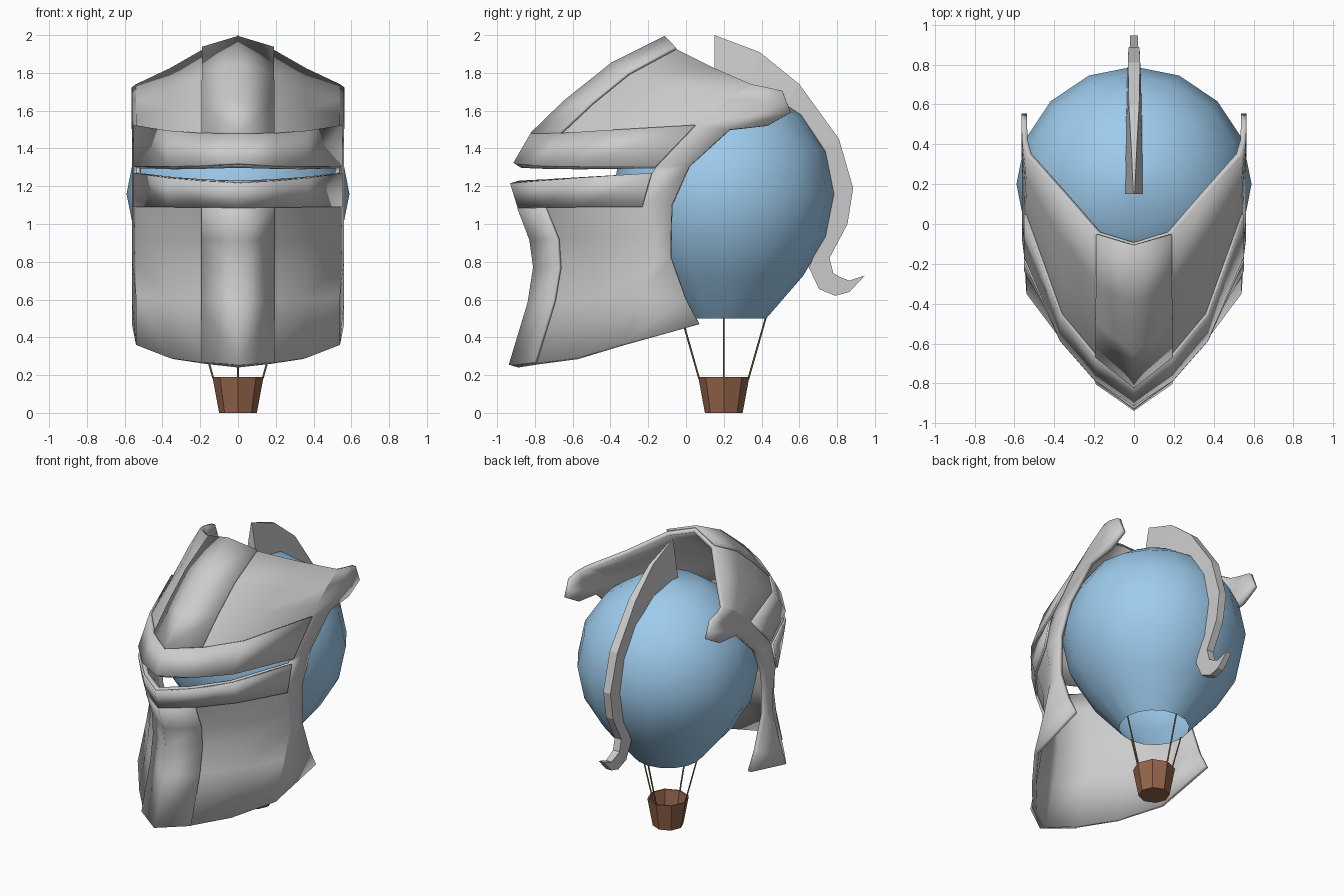
import bpy, math
from mathutils import Vector

if "Cube" in bpy.data.objects:
    bpy.data.objects.remove(bpy.data.objects["Cube"])


def material(name, rgb):
    m = bpy.data.materials.new(name)
    m.diffuse_color = (*rgb, 1)
    m.use_nodes = True
    m.node_tree.nodes["Principled BSDF"].inputs["Base Color"].default_value = m.diffuse_color
    return m


def add_object(name, verts, faces, mat=None, smooth=None):
    me = bpy.data.meshes.new(name)
    me.from_pydata(verts, [], faces)
    me.validate()
    ob = bpy.data.objects.new(name, me)
    bpy.context.collection.objects.link(ob)
    if mat:
        me.materials.append(mat)
    if smooth:
        bpy.ops.object.select_all(action='DESELECT')
        bpy.context.view_layer.objects.active = ob
        ob.select_set(True)
        bpy.ops.object.shade_smooth_by_angle(angle=math.radians(smooth))
    return ob


def lathe(name, profile, n, mat, cap_start=False, cap_end=False, smooth=None):
    """Revolve (radius, z) pairs around the balloon axis at y = 0.2."""
    verts = [(r * math.cos(2 * math.pi * i / n), 0.2 + r * math.sin(2 * math.pi * i / n), z)
             for r, z in profile for i in range(n)]
    faces = [(k * n + i, k * n + (i + 1) % n, (k + 1) * n + (i + 1) % n, (k + 1) * n + i)
             for k in range(len(profile) - 1) for i in range(n)]
    if cap_start:
        faces.append(tuple(reversed(range(n))))
    if cap_end:
        faces.append(tuple(range(len(verts) - n, len(verts))))
    return add_object(name, verts, faces, mat, smooth)


blue = material("balloon_blue", (0.34, 0.6, 0.85))
brown = material("basket_brown", (0.3, 0.13, 0.07))
rope_mat = material("rope_tan", (0.28, 0.21, 0.1))

# Balloon envelope, open at the bottom
ball = [(0.59 * math.cos(math.radians(a)), 1.16 + 0.59 * math.sin(math.radians(a)))
        for a in (-22.5, 0, 22.5, 45, 67.5, 89.8)]
lathe("balloon", [(0.225, 0.5), (0.42, 0.725)] + ball, 16, blue, cap_end=True, smooth=40)

# Basket, open at the top
lathe("basket", [(0.1, 0.0), (0.135, 0.19), (0.125, 0.19), (0.095, 0.02)], 8, brown,
      cap_start=True, cap_end=True)

# Four ropes
for i in range(4):
    d = Vector((math.cos(i * math.pi / 2), math.sin(i * math.pi / 2), 0))
    a = Vector((0, 0.2, 0.18)) + d * 0.13
    b = Vector((0, 0.2, 0.51)) + d * 0.224
    bpy.ops.mesh.primitive_cylinder_add(vertices=6, radius=0.005, depth=(b - a).length,
                                        location=(a + b) / 2,
                                        rotation=(b - a).to_track_quat('Z', 'Y').to_euler())
    rope = bpy.context.object
    rope.name = f"rope_{i + 1}"
    rope.data.materials.append(rope_mat)

# Helmet half-surface: rows from crown to chin, (y, z) per column
XS = (0, 0.185, 0.36, 0.54, 0.562, 0.565)
ROWS = [
    [(-.105, 1.98), (-.05, 1.925), (.15, 1.825), (.345, 1.74), (.42, 1.725), (.51, 1.705)],
    [(-.385, 1.84), (-.30, 1.79), (-.08, 1.72), (.22, 1.66), (.38, 1.655), (.535, 1.64)],
    [(-.635, 1.64), (-.49, 1.635), (-.28, 1.61), (.12, 1.58), (.34, 1.57), (.555, 1.59)],
    [(-.81, 1.47), (-.66, 1.475), (-.45, 1.49), (.05, 1.52), (.23, 1.50), (.43, 1.52)],
    [(-.90, 1.315), (-.78, 1.305), (-.58, 1.30), (-.16, 1.30), (.02, 1.31)],
    [(-.915, 1.22), (-.78, 1.23), (-.58, 1.245), (-.18, 1.27), (.0, 1.27)],
    [(-.875, 1.09), (-.74, 1.09), (-.54, 1.09), (-.23, 1.09), (-.075, 1.10)],
    [(-.81, .92), (-.67, .92), (-.48, .92), (-.20, .93), (-.08, .95)],
    [(-.79, .77), (-.66, .77), (-.47, .77), (-.20, .79), (-.08, .82)],
    [(-.82, .58), (-.69, .59), (-.50, .60), (-.25, .62), (.0, .60)],
    [(-.92, .25), (-.79, .265), (-.59, .29), (-.35, .36), (.07, .47)],
]


def plate(name, cells, thickness, offset):
    """Mirrored, thickened plate made from chosen (row, column) cells."""
    used = {}
    verts, faces = [], []
    for r, c in cells:
        face = []
        for key in ((r + 1, c), (r + 1, c + 1), (r, c + 1), (r, c)):
            if key not in used:
                used[key] = len(verts)
                verts.append((XS[key[1]], *ROWS[key[0]][key[1]]))
            face.append(used[key])
        faces.append(face)
    ob = add_object(name, verts, faces, smooth=28)
    ob.modifiers.new("mirror", 'MIRROR')
    sol = ob.modifiers.new("thickness", 'SOLIDIFY')
    sol.thickness, sol.offset, sol.use_even_offset = thickness, offset, True
    # keep the edge-angle shading after the thickening
    for m in ob.modifiers:
        if m.type == 'NODES':
            ob.modifiers.move(list(ob.modifiers).index(m), len(ob.modifiers) - 1)
    return ob


SLIT = 4
# Base shell with eye slit left open
plate("helmet_shell", [(r, c) for r in range(10) for c in range(5 if r < 3 else 4)
                       if not (r == SLIT and c < 3)], 0.028, -1)
# Raised plates
plate("crown_ridge", [(r, 0) for r in range(3)], 0.016, 1)
plate("brow_band", [(3, c) for c in range(3)], 0.014, 1)
plate("cheek_band", [(5, c) for c in range(3)], 0.014, 1)
plate("chin_ridge", [(r, 0) for r in range(6, 10)], 0.016, 1)

# Crest: outer y, z, inner y, z, outer and inner half-width
CREST = [
    (.15, 2.0, .15, 1.73, .003, .045), (.39, 1.91, .33, 1.70, .014, .045),
    (.60, 1.74, .52, 1.62, .026, .041), (.81, 1.45, .70, 1.40, .03, .036),
    (.885, 1.19, .77, 1.18, .028, .032), (.855, 1.0, .74, .97, .027, .03),
    (.76, .82, .65, .77, .026, .028), (.78, .74, .705, .655, .025, .026),
    (.815, .72, .79, .62, .024, .024), (.865, .70, .865, .64, .022, .022),
    (.945, .727, .942, .722, .02, .02),
]
verts, faces = [], []
for oy, oz, iy, iz, ho, hi in CREST:
    verts += [(-ho, oy, oz), (ho, oy, oz), (hi, iy, iz), (-hi, iy, iz)]
for k in range(len(CREST) - 1):
    for i in range(4):
        j = (i + 1) % 4
        faces.append((4 * k + i, 4 * k + j, 4 * k + 4 + j, 4 * k + 4 + i))
faces += [(3, 2, 1, 0), tuple(range(len(verts) - 4, len(verts)))]
crest = add_object("crest", verts, [f[::-1] for f in faces])
